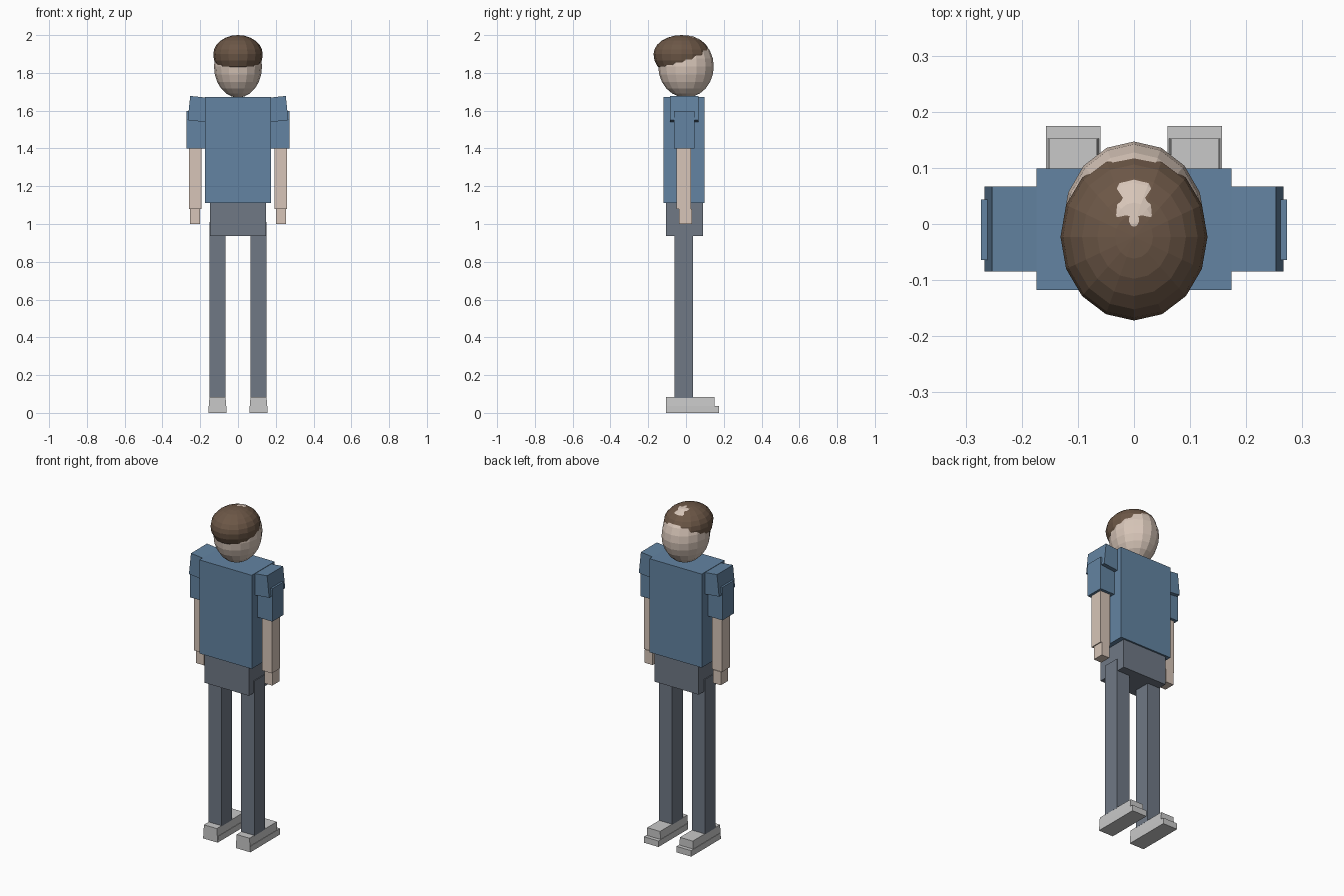
import bpy, bmesh, math
from mathutils import Matrix, Vector

old = bpy.data.objects.get("Cube")
if old:
    bpy.data.objects.remove(old, do_unlink=True)


def material(name, rgb):
    m = bpy.data.materials.new(name)
    m.use_nodes = True
    col = (*rgb, 1.0)
    m.diffuse_color = col
    bsdf = next(n for n in m.node_tree.nodes if n.type == 'BSDF_PRINCIPLED')
    bsdf.inputs["Base Color"].default_value = col
    return m


SHIRT = material("shirt blue", (0.125, 0.23, 0.36))
TROUSERS = material("trouser grey", (0.16, 0.19, 0.235))
SKIN = material("skin", (0.68, 0.56, 0.48))
HAIR = material("hair brown", (0.15, 0.095, 0.062))
SHOES = material("shoe grey", (0.58, 0.58, 0.58))


def finish(name, bm, mat):
    mesh = bpy.data.meshes.new(name)
    bm.to_mesh(mesh)
    bm.free()
    mesh.materials.append(mat)
    obj = bpy.data.objects.new(name, mesh)
    bpy.context.collection.objects.link(obj)
    return obj


def box(name, x, y, z, mat, taper=1.0, tilt=0.0):
    """Box from (min, max) ranges; taper narrows the top in x, tilt turns it about y."""
    centre = Vector([(a + b) / 2 for a, b in (x, y, z)])
    size = [b - a for a, b in (x, y, z)]
    bm = bmesh.new()
    bmesh.ops.create_cube(bm, size=1.0)
    for v in bm.verts:
        if v.co.z > 0:
            v.co.x *= taper
    bm.transform(Matrix.Translation(centre) @ Matrix.Rotation(tilt, 4, 'Y')
                 @ Matrix.Diagonal((*size, 1.0)))
    return finish(name, bm, mat)


def ellipsoid(name, centre, radii, mat, low_rz=None):
    """Faceted ellipsoid; low_rz gives the lower half its own depth."""
    bm = bmesh.new()
    bmesh.ops.create_uvsphere(bm, u_segments=16, v_segments=12, radius=1.0)
    rx, ry, rz = radii
    for v in bm.verts:
        depth = low_rz if low_rz and v.co.z < 0 else rz
        v.co = Vector(centre) + Vector((v.co.x * rx, v.co.y * ry, v.co.z * depth))
    return finish(name, bm, mat)


# Body
box("torso", (-0.174, 0.174), (-0.118, 0.099), (1.11, 1.672), SHIRT)
box("hips", (-0.147, 0.147), (-0.107, 0.089), (0.937, 1.11), TROUSERS)

# Head with a cap of hair set back, leaving a bare crown
ellipsoid("head", (0, 0, 1.834), (0.127, 0.147, 0.165), SKIN)
ellipsoid("hair", (0, -0.023, 1.899), (0.131, 0.149, 0.101), HAIR, low_rz=0.125)

# Limbs on both sides
for side, s in (("left", 1), ("right", -1)):
    def limb(part, x, y, z, mat, **kw):
        box(f"{side}_{part}", sorted((s * x[0], s * x[1])), y, z, mat, **kw)

    limb("shoulder", (0.14, 0.26), (-0.085, 0.067), (1.543, 1.672), SHIRT,
         tilt=-s * math.radians(6))
    limb("sleeve", (0.176, 0.273), (-0.064, 0.044), (1.4, 1.598), SHIRT)
    limb("forearm", (0.193, 0.259), (-0.049, 0.027), (1.08, 1.41), SKIN)
    limb("hand", (0.2, 0.253), (-0.036, 0.031), (1.0, 1.08), SKIN)
    limb("leg", (0.065, 0.152), (-0.062, 0.038), (0.08, 1.01), TROUSERS)
    limb("shoe", (0.06, 0.157), (-0.107, 0.152), (0.0, 0.083), SHOES, taper=0.88)
    limb("sole", (0.06, 0.157), (-0.1, 0.175), (0.0, 0.036), SHOES)
